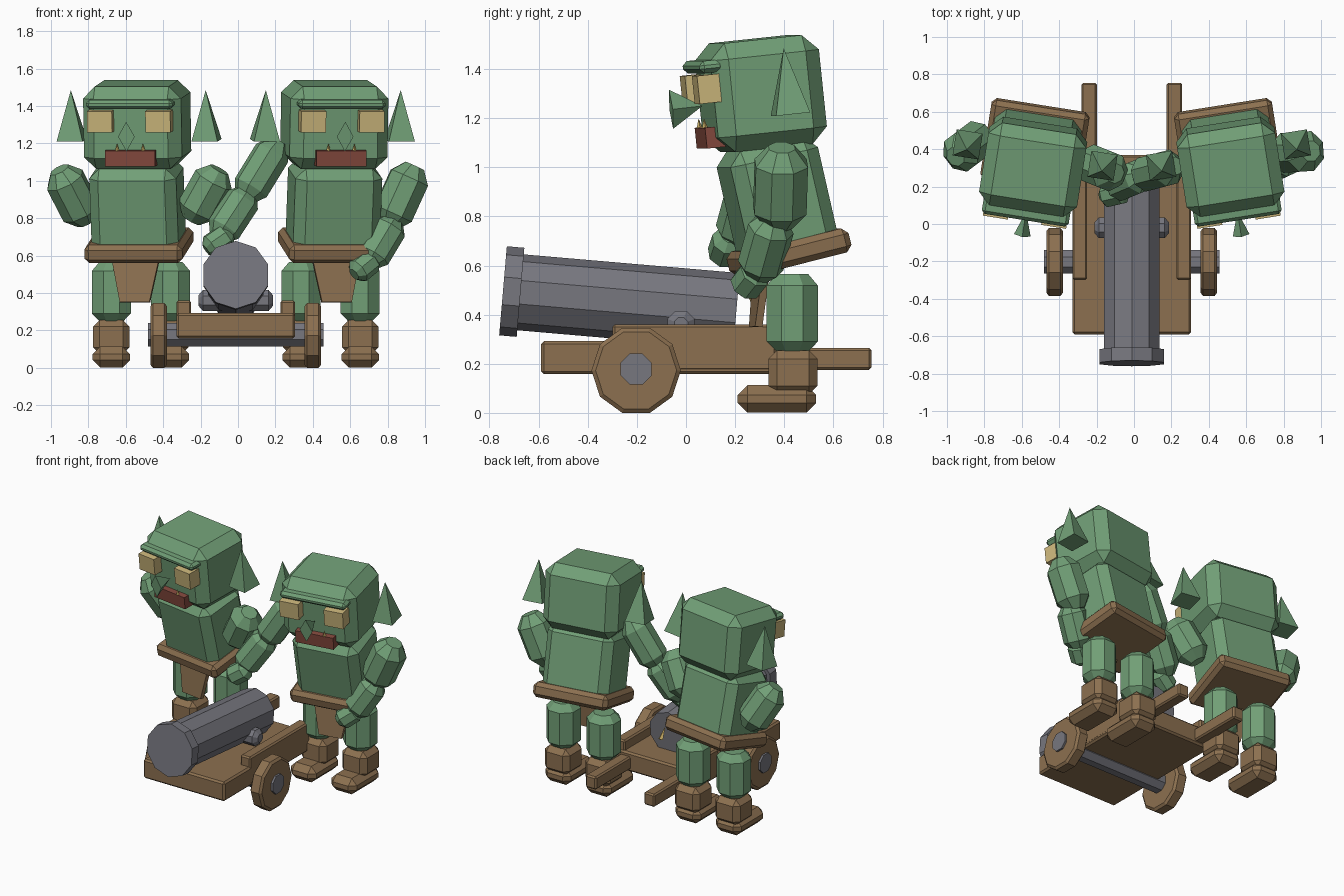
import bpy, bmesh, math
from mathutils import Matrix, Vector, Euler

if "Cube" in bpy.data.objects:
    bpy.data.objects.remove(bpy.data.objects["Cube"])

def material(name, rgb):
    m = bpy.data.materials.new(name)
    m.diffuse_color = (*rgb, 1)
    m.use_nodes = True
    m.node_tree.nodes["Principled BSDF"].inputs["Base Color"].default_value = m.diffuse_color
    return m

GREEN = material("green_skin", (0.165, 0.345, 0.182))
WOOD = material("brown_wood", (0.262, 0.162, 0.080))
IRON = material("grey_iron", (0.185, 0.185, 0.212))
EYE = material("tan_eye", (0.60, 0.47, 0.20))
MOUTH = material("red_mouth", (0.235, 0.068, 0.048))
TOOTH = material("yellow_tooth", (0.62, 0.45, 0.14))

CX = -0.012  # shared centre line of the cart


def finish(name, bm, matrix, mat):
    bm.transform(matrix)
    bmesh.ops.recalc_face_normals(bm, faces=bm.faces)
    me = bpy.data.meshes.new(name)
    bm.to_mesh(me)
    bm.free()
    me.materials.append(mat)
    ob = bpy.data.objects.new(name, me)
    bpy.context.collection.objects.link(ob)
    return ob


def place(loc, rot=(0, 0, 0)):
    return Matrix.Translation(loc) @ Euler([math.radians(a) for a in rot]).to_matrix().to_4x4()


def box(name, loc, size, mat, bevel=0.0, rot=(0, 0, 0), frame=Matrix(), taper=1.0):
    """Chamfered block; taper scales the width of its bottom."""
    bm = bmesh.new()
    bmesh.ops.create_cube(bm, size=1)
    for v in bm.verts:
        k = taper if v.co.z < 0 else 1
        v.co = Vector((v.co.x * size[0] * k, v.co.y * size[1], v.co.z * size[2]))
    if bevel:
        bmesh.ops.bevel(bm, geom=bm.edges[:], offset=bevel, segments=1, affect='EDGES')
    return finish(name, bm, frame @ place(loc, rot), mat)


def lathe(name, p, q, profile, sides, mat, turn=0.0, frame=Matrix()):
    """Faceted solid along p-q; profile holds (distance fraction, radius)."""
    p, q = Vector(p), Vector(q)
    axis = q - p
    bm = bmesh.new()
    rings = []
    for t, r in profile:
        rings.append([bm.verts.new((r * math.cos(a), r * math.sin(a), t * axis.length))
                      for a in (math.tau * (i + turn) / sides for i in range(sides))])
    for a, b in zip(rings, rings[1:]):
        for i in range(sides):
            j = (i + 1) % sides
            bm.faces.new((a[i], a[j], b[j], b[i]))
    bm.faces.new(rings[0][::-1])
    bm.faces.new(rings[-1])
    m = Matrix.Translation(p) @ axis.to_track_quat('Z', 'Y').to_matrix().to_4x4()
    return finish(name, bm, frame @ m, mat)


def limb(name, p, q, r):
    return lathe(name, p, q, [(0, r * 0.5), (0.2, r), (0.8, r), (1, r * 0.5)], 8, GREEN, 0.5)


def spike(name, loc, size, mat, rot=(0, 0, 0), frame=Matrix(), turn=0):
    """Four-sided pyramid, apex up, base centred at loc."""
    bm = bmesh.new()
    bmesh.ops.create_cone(bm, cap_ends=True, segments=4, radius1=0.5, radius2=0, depth=1,
                          matrix=Matrix.Translation((0, 0, 0.5)) @ Matrix.Rotation(turn, 4, 'Z'))
    bmesh.ops.scale(bm, vec=size, verts=bm.verts)
    return finish(name, bm, frame @ place(loc, rot), mat)


def goblin(side, label):
    x0 = CX + side * 0.527
    yaw = side * 9
    # torso, belt and loincloth lean forward
    body = place((x0, 0, 0)) @ place((0, 0.36, 0)) @ place((0, 0, 0), (0, 0, yaw))
    box(label + "_torso", (0, 0.01, 0.87), (0.47, 0.37, 0.46), GREEN, 0.055, (13, 0, 0), body)
    box(label + "_belt", (0, 0.06, 0.655), (0.53, 0.44, 0.10), WOOD, 0.025, (14, 0, 0), body)
    box(label + "_loincloth", (0, -0.065, 0.47), (0.26, 0.03, 0.24), WOOD, 0.0, (-6, 0, 0), body, 0.62)

    # head and face
    head = place((x0, 0.305, 1.30), (0, 0, yaw)) @ place((0, 0, 0), (6, 0, 0))
    box(label + "_head", (0, 0, 0), (0.53, 0.45, 0.445), GREEN, 0.065, frame=head)
    box(label + "_brow", (0, -0.225, 0.135), (0.47, 0.10, 0.05), GREEN, 0.018, frame=head)
    box(label + "_mouth", (0, -0.225, -0.155), (0.27, 0.08, 0.085), MOUTH, frame=head)
    spike(label + "_nose", (0, -0.375, -0.025), (0.09, 0.16, 0.13), GREEN, (-90, 0, 0), head)
    for s, n in ((-1, "left"), (1, "right")):
        box(f"{label}_{n}_eye", (s * 0.158, -0.235, 0.045), (0.135, 0.11, 0.115), EYE, frame=head)
        spike(f"{label}_{n}_ear", (s * 0.365, 0.055, -0.09), (0.20, 0.20, 0.27), GREEN,
              frame=head, turn=math.pi / 4)
        spike(f"{label}_{n}_tooth", (s * 0.07, -0.255, -0.115), (0.025, 0.025, 0.04), TOOTH, frame=head)

        # legs and boots
        lx = x0 - side * 0.02 + s * 0.158
        lathe(f"{label}_{n}_leg", (lx, 0.433, 0.25), (lx, 0.433, 0.565),
              [(0, 0.07), (0.13, 0.113), (0.85, 0.113), (1, 0.07)], 8, GREEN, 0.5)
        box(f"{label}_{n}_boot_shaft", (lx, 0.435, 0.165), (0.195, 0.20, 0.18), WOOD, 0.035)
        box(f"{label}_{n}_boot_foot", (lx, 0.37, 0.057), (0.20, 0.32, 0.112), WOOD, 0.04)


goblin(-1, "left_goblin")
goblin(1, "right_goblin")

# arms of the left goblin, bent back
limb("left_goblin_outer_arm", (-0.955, 0.36, 1.06), (-0.81, 0.47, 0.78), 0.11)
limb("left_goblin_inner_arm", (-0.10, 0.27, 1.06), (-0.25, 0.33, 0.79), 0.11)

# arms of the right goblin, one resting and one reaching for the breech
limb("right_goblin_outer_upper_arm", (0.945, 0.39, 1.08), (0.80, 0.38, 0.76), 0.115)
limb("right_goblin_outer_forearm", (0.84, 0.36, 0.80), (0.69, 0.29, 0.55), 0.095)
limb("right_goblin_outer_hand", (0.73, 0.30, 0.59), (0.62, 0.23, 0.50), 0.07)
limb("right_goblin_inner_upper_arm", (0.22, 0.31, 1.21), (0.03, 0.26, 0.90), 0.10)
limb("right_goblin_inner_forearm", (0.06, 0.27, 0.95), (-0.11, 0.20, 0.69), 0.095)
limb("right_goblin_inner_hand", (-0.04, 0.18, 0.72), (-0.17, 0.15, 0.63), 0.07)

# cannon, muzzle raised towards the front
MUZZLE, BREECH = Vector((CX, -0.745, 0.497)), Vector((CX, 0.205, 0.415))
lip = MUZZLE.lerp(BREECH, 0.075)
lathe("cannon_barrel", MUZZLE.lerp(BREECH, 0.03), BREECH, [(0, 0.155), (1, 0.155)], 10, IRON, 0.5)
lathe("cannon_muzzle_ring", MUZZLE, lip, [(0, 0.182), (1, 0.182)], 10, IRON, 0.5)
lathe("cannon_trunnion", (CX - 0.2, -0.02, 0.36), (CX + 0.2, -0.02, 0.36),
      [(0, 0.03), (0.06, 0.06), (0.94, 0.06), (1, 0.03)], 8, IRON, 0.5)
spike("fuse", (CX, 0.30, 0.41), (0.035, 0.035, 0.09), TOOTH, (35, 0, 0))

# cart bed, rails and pull handles
box("cart_bed", (CX, -0.11, 0.225), (0.635, 0.96, 0.135), WOOD, 0.012)
for s, n in ((-1, "left"), (1, "right")):
    box(n + "_cart_rail", (CX + s * 0.278, 0.03, 0.265), (0.08, 0.66, 0.19), WOOD, 0.01)
    box(n + "_cart_handle", (CX + s * 0.228, 0.49, 0.22), (0.083, 0.53, 0.09), WOOD, 0.01)
    # wheel with chamfered rim and hub
    lathe(n + "_wheel", (CX + s * 0.368, -0.203, 0.173), (CX + s * 0.456, -0.203, 0.173),
          [(0, 0.165), (0.15, 0.182), (0.85, 0.182), (1, 0.165)], 10, WOOD, 0.0)
lathe("axle", (CX - 0.47, -0.203, 0.178), (CX + 0.47, -0.203, 0.178),
      [(0, 0.068), (1, 0.068)], 8, IRON, 0.5)
